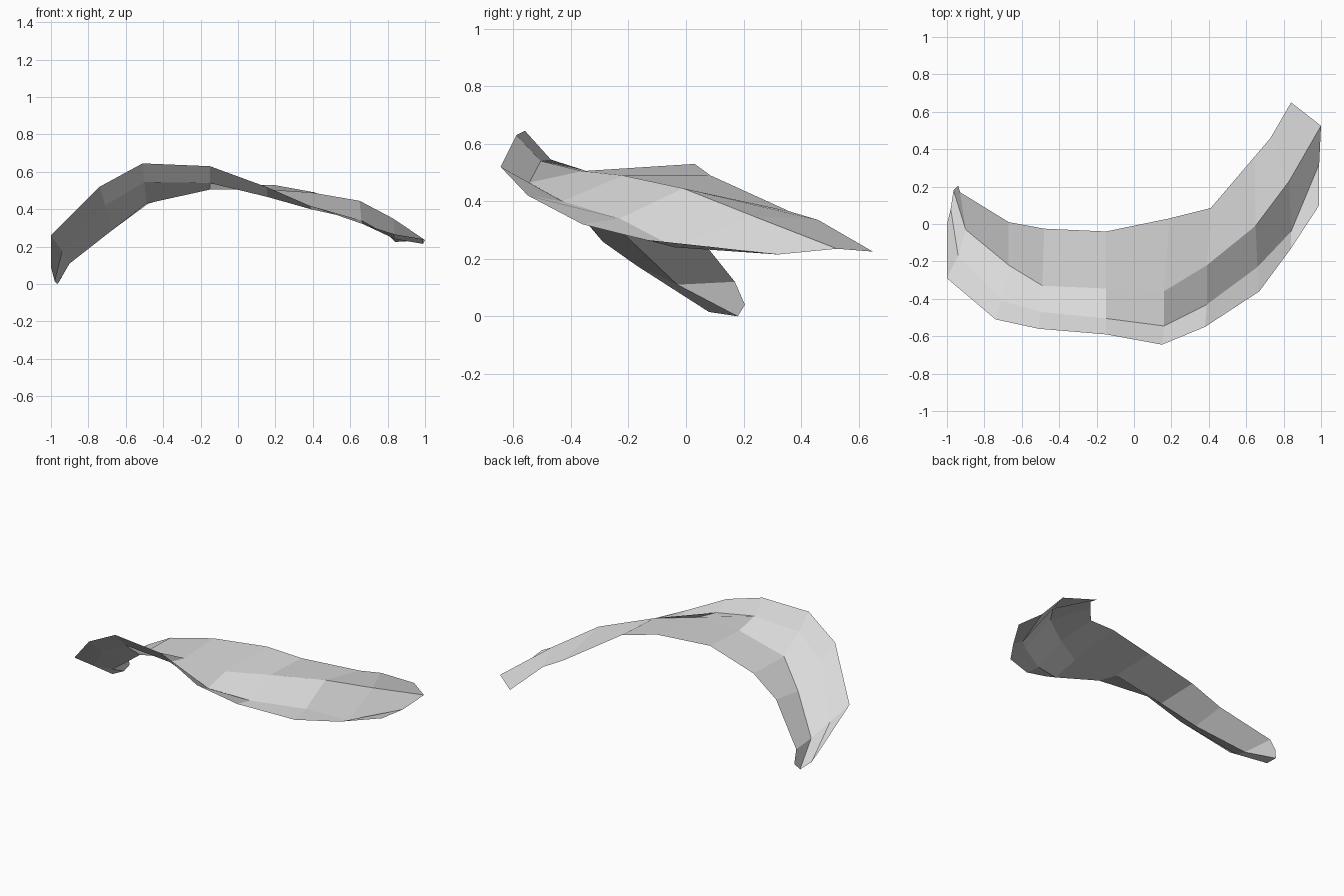
import bpy
import bmesh
from mathutils import Vector

# Remove the default object
default_object = bpy.data.objects.get("Cube")
if default_object:
    bpy.data.objects.remove(default_object, do_unlink=True)


def make_material(name, color):
    material = bpy.data.materials.new(name)
    material.use_nodes = True
    material.diffuse_color = color
    shader = material.node_tree.nodes["Principled BSDF"]
    shader.inputs["Base Color"].default_value = color
    return material


def loft_rails(name, rails, material):
    """Skin an open sheet across neighbouring rails, given in hundredths."""
    bm = bmesh.new()
    rows = [[bm.verts.new(Vector(point) / 100) for point in rail] for rail in rails]
    for near_row, far_row in zip(rows, rows[1:]):
        for i in range(len(near_row) - 1):
            bm.faces.new((near_row[i], near_row[i + 1], far_row[i + 1], far_row[i]))
    mesh = bpy.data.meshes.new(name)
    bm.to_mesh(mesh)
    bm.free()
    mesh.materials.append(material)
    sheet = bpy.data.objects.new(name, mesh)
    bpy.context.collection.objects.link(sheet)
    return sheet


light_grey = make_material("light grey", (0.7, 0.7, 0.7, 1.0))

# Raised rim along the outside of the bend, from drooping tip to broad end
outer_rim = [(-100, 0, 9), (-100, -29, 26), (-74, -51, 52), (-51, -56, 64.5),
             (-15, -59, 63), (15, -64.5, 52), (38, -55, 42), (67, -36, 32),
             (84, -13, 26.5), (99, 10, 24)]

# Outer crease, the bottom of the trough
outer_crease = [(-98, 8, 1.5), (-94, -17, 17.5), (-71, -41, 42), (-50, -47, 54.5),
                (-15, -50.5, 54), (16, -54.5, 46.5), (39, -43, 40), (66, -23, 34),
                (84, -4, 24), (99, 32, 21.5)]

# Inner crease
inner_crease = [(-96.5, 18, 0), (-90, -3, 11), (-67, -22, 29), (-49, -33, 43),
                (-15, -34.5, 50.5), (16, -36, 50.5), (39, -22, 49), (65, -1, 44.5),
                (83, 23, 35), (100, 52.5, 23.5)]

# Free edge along the inside of the bend
inner_edge = [(-94, 20.5, 4), (-93, 17, 12), (-67, 1, 32), (-48, -2.5, 43),
              (-15, -4, 52), (19, 3, 53), (41, 8.5, 49), (64.5, 36, 36.5),
              (73, 46, 33.5), (84, 65, 22.5)]

# Thin creased strip, flat shaded
loft_rails("curved_strip", [outer_rim, outer_crease, inner_crease, inner_edge], light_grey)
